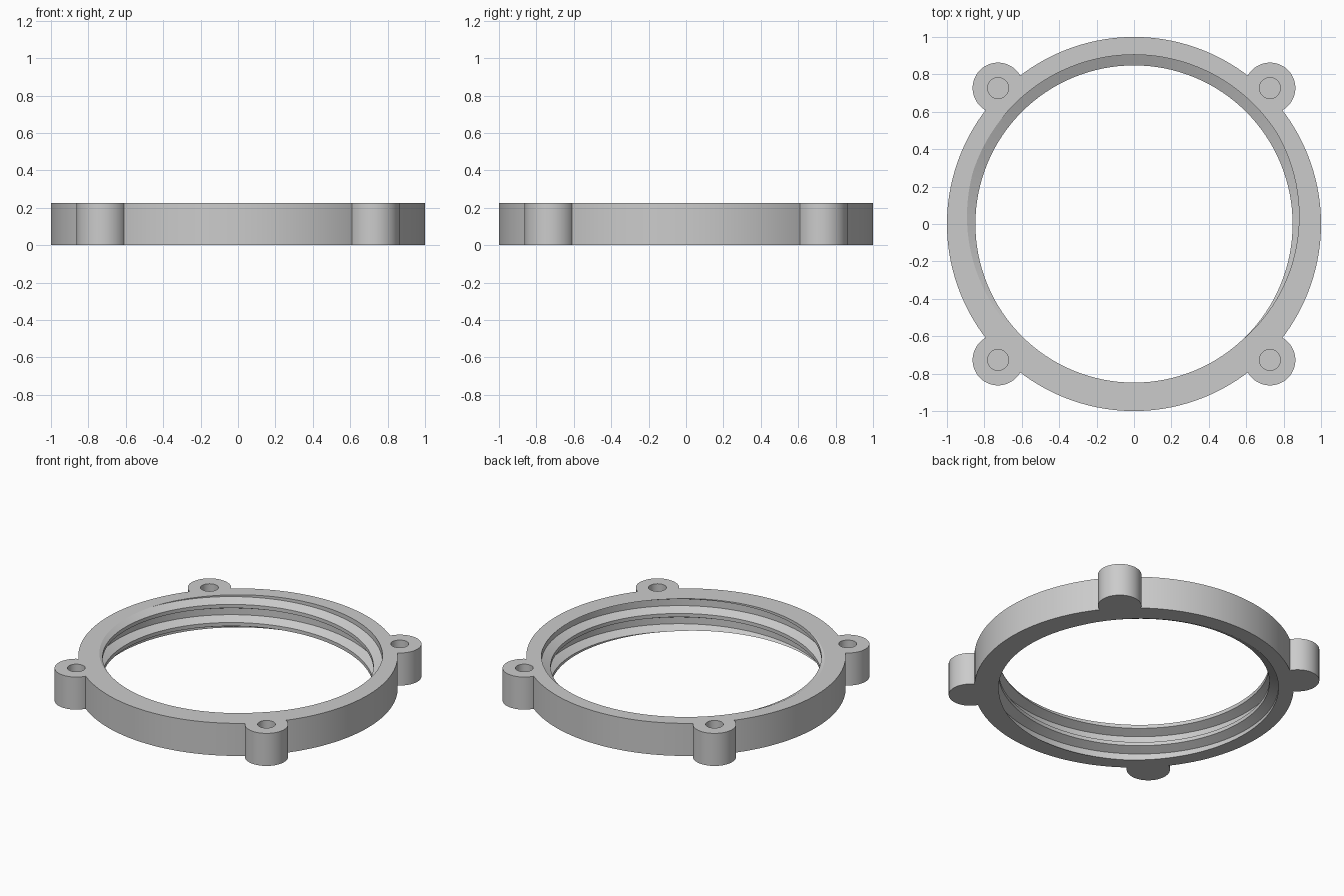
import bpy, bmesh, math

if "Cube" in bpy.data.objects:
    bpy.data.objects.remove(bpy.data.objects["Cube"])

H = 0.225                      # ring height
R_CREST, R_ROOT = 0.848, 0.905  # thread radii
PITCH = 0.125
LUG, LUG_R, HOLE_R = 0.727, 0.136, 0.056
HOLE_FLOOR = 0.05
N = 128

grey = bpy.data.materials.new("grey plastic")
grey.diffuse_color = (0.6, 0.6, 0.6, 1)
grey.use_nodes = True
grey.node_tree.nodes["Principled BSDF"].inputs["Base Color"].default_value = grey.diffuse_color


def make_object(name, bm):
    bmesh.ops.recalc_face_normals(bm, faces=bm.faces)
    mesh = bpy.data.meshes.new(name)
    bm.to_mesh(mesh)
    bm.free()
    mesh.materials.append(grey)
    obj = bpy.data.objects.new(name, mesh)
    bpy.context.collection.objects.link(obj)
    return obj


def cylinder(name, x, y, r, z0, z1, sides):
    bm = bmesh.new()
    ring = [bm.verts.new((x + r * math.cos(2 * math.pi * i / sides),
                          y + r * math.sin(2 * math.pi * i / sides), z0)) for i in range(sides)]
    base = bm.faces.new(ring)
    ext = bmesh.ops.extrude_face_region(bm, geom=[base])
    top = [g for g in ext["geom"] if isinstance(g, bmesh.types.BMVert)]
    bmesh.ops.translate(bm, verts=top, vec=(0, 0, z1 - z0))
    return make_object(name, bm)


def thread_plug():
    """Right-handed threaded plug, longer than the ring, used to cut the bore."""
    z0, z1 = -0.04, H + 0.04
    # one pitch: (phase, depth) along the crest, rising flank, root, falling flank
    profile = [(0.10, 0), (0.32, 1), (0.68, 1), (0.90, 0)]
    shift = 0.52 - H / PITCH + 0.25      # groove meets the top face at the back
    pts = [(k + b, d) for k in range(-5, 6) for b, d in profile]

    def depth(u):
        u %= 1.0
        if u < 0.10 or u > 0.90:
            return 0
        return min(1, (u - 0.10) / 0.22, (0.90 - u) / 0.22)

    bm = bmesh.new()
    cols = []
    for j in range(N + 1):
        a = 2 * math.pi * j / N
        col = []
        for u, d in pts:
            z = PITCH * (u - shift + j / N)
            if z < z0 or z > z1:
                z = min(max(z, z0), z1)
                d = depth(z / PITCH - j / N + shift)
            r = R_CREST + (R_ROOT - R_CREST) * d
            col.append(bm.verts.new((r * math.cos(a), r * math.sin(a), z)))
        cols.append(col)
    for c0, c1 in zip(cols, cols[1:]):
        for i in range(len(pts) - 1):
            bm.faces.new((c0[i], c1[i], c1[i + 1], c0[i + 1]))
    # close both ends with fans
    for i, z in ((0, z0), (-1, z1)):
        mid = bm.verts.new((0, 0, z))
        for c0, c1 in zip(cols, cols[1:]):
            bm.faces.new((c0[i], c1[i], mid))
    bmesh.ops.remove_doubles(bm, verts=bm.verts, dist=1e-5)
    bmesh.ops.dissolve_degenerate(bm, edges=bm.edges, dist=1e-6)
    return make_object("bore_cutter", bm)


def boolean(target, tool, operation):
    mod = target.modifiers.new("cut", 'BOOLEAN')
    mod.operation, mod.solver, mod.object = operation, 'EXACT', tool
    bpy.context.view_layer.objects.active = target
    bpy.ops.object.modifier_apply(modifier=mod.name)
    bpy.data.objects.remove(tool)


# ring body with four screw lugs
body = cylinder("threaded_ring", 0, 0, 1.0, 0, H, N)
corners = [(sx * LUG, sy * LUG) for sx in (-1, 1) for sy in (-1, 1)]
for x, y in corners:
    boolean(body, cylinder("lug", x, y, LUG_R, 0, H, 48), 'UNION')

# blind screw holes from the top
for x, y in corners:
    boolean(body, cylinder("hole_cutter", x, y, HOLE_R, HOLE_FLOOR, H + 0.1, 32), 'DIFFERENCE')

# threaded bore
boolean(body, thread_plug(), 'DIFFERENCE')

bpy.ops.object.select_all(action='DESELECT')
body.select_set(True)
bpy.context.view_layer.objects.active = body
bpy.ops.object.shade_smooth_by_angle(angle=math.radians(25))
